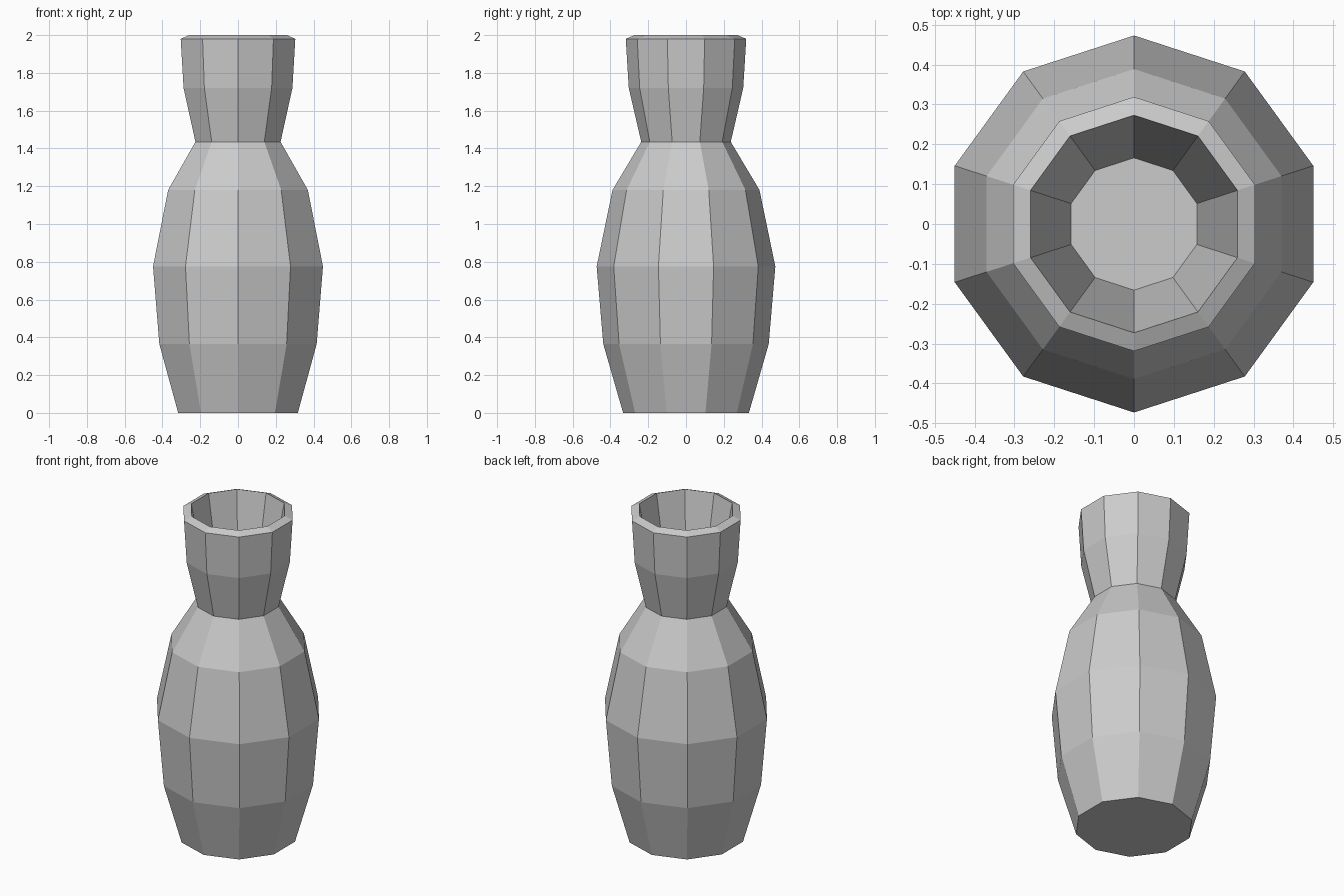
import bpy, bmesh, math

if "Cube" in bpy.data.objects:
    bpy.data.objects.remove(bpy.data.objects["Cube"])

SIDES = 10

# (radius, height) from the base, up the outside, over the rim, down inside
profile = [
    (0.333, 0.0), (0.438, 0.365), (0.473, 0.775), (0.389, 1.18),
    (0.237, 1.435), (0.303, 1.72), (0.319, 1.98),
    (0.273, 2.0), (0.166, 1.43),
]

bm = bmesh.new()


def ring(radius, z):
    # one corner points straight along y
    return [bm.verts.new((radius * math.sin(2 * math.pi * i / SIDES),
                          -radius * math.cos(2 * math.pi * i / SIDES), z))
            for i in range(SIDES)]


rings = [ring(r, z) for r, z in profile]

# Walls
for low, high in zip(rings, rings[1:]):
    for i in range(SIDES):
        j = (i + 1) % SIDES
        bm.faces.new((low[i], low[j], high[j], high[i]))

# Base and inner floor
bm.faces.new(list(reversed(rings[0])))
bm.faces.new(rings[-1])

mesh = bpy.data.meshes.new("vase")
bm.to_mesh(mesh)
bm.free()
vase = bpy.data.objects.new("vase", mesh)
bpy.context.collection.objects.link(vase)
